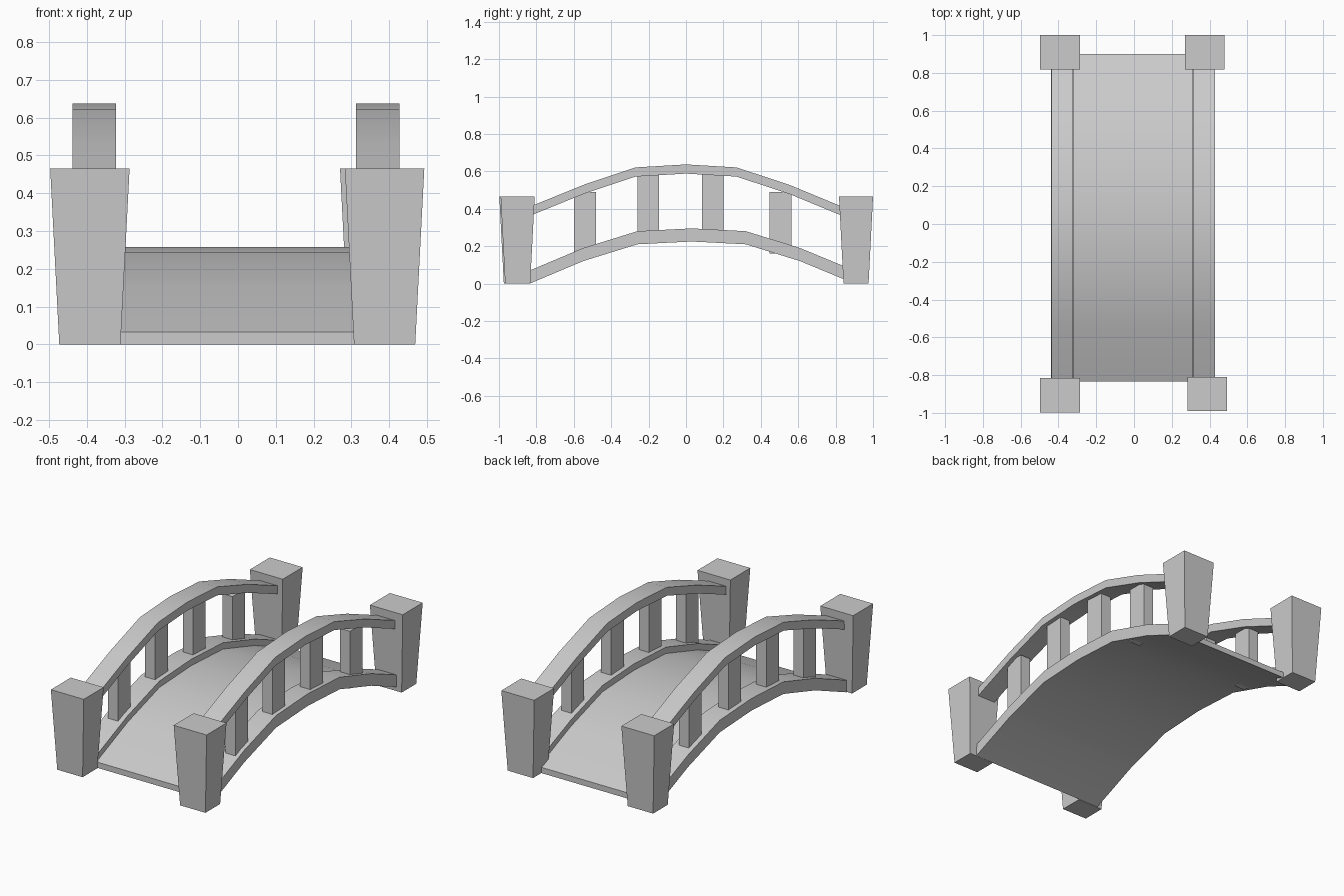
import bpy, bmesh, math

if "Cube" in bpy.data.objects:
    bpy.data.objects.remove(bpy.data.objects["Cube"])


def finish(name, bm, smooth=False):
    bmesh.ops.recalc_face_normals(bm, faces=bm.faces)
    mesh = bpy.data.meshes.new(name)
    bm.to_mesh(mesh)
    bm.free()
    ob = bpy.data.objects.new(name, mesh)
    bpy.context.collection.objects.link(ob)
    if smooth:
        bpy.ops.object.select_all(action='DESELECT')
        ob.select_set(True)
        bpy.context.view_layer.objects.active = ob
        bpy.ops.object.shade_smooth_by_angle(angle=math.radians(30))
    return ob


def loft(name, rings, smooth=False):
    """Skin a list of matching closed rings and cap both ends."""
    bm = bmesh.new()
    loops = [[bm.verts.new(p) for p in ring] for ring in rings]
    n = len(loops[0])
    for a, b in zip(loops, loops[1:]):
        for i in range(n):
            j = (i + 1) % n
            bm.faces.new((a[i], a[j], b[j], b[i]))
    bm.faces.new(loops[0])
    bm.faces.new(loops[-1])
    return finish(name, bm, smooth)


def sweep(name, section, path):
    """Carry an (x, z) section along an arched (y, z) path."""
    return loft(name, [[(x, y, z + dz) for x, dz in section] for y, z in path], True)


def rect(x0, x1, y0, y1, z):
    return [(x0, y0, z), (x1, y0, z), (x1, y1, z), (x0, y1, z)]


# Arched deck with raised curbs, one U-shaped section
deck_section = [(-0.44, 0), (0.425, 0), (0.425, 0.07), (0.31, 0.07),
                (0.31, 0.033), (-0.32, 0.033), (-0.32, 0.07), (-0.44, 0.07)]
deck_path = [(-0.835, 0.0), (-0.55, 0.12), (-0.26, 0.21), (0.03, 0.225),
             (0.32, 0.21), (0.61, 0.12), (0.90, 0.0)]
sweep("deck", deck_section, deck_path)

# Handrails and balusters on both sides
rail_path = [(-0.84, 0.36), (-0.545, 0.48), (-0.27, 0.572), (0, 0.588),
             (0.27, 0.572), (0.55, 0.48), (0.84, 0.36)]
balusters = [(-0.54, 0.15, 0.49), (-0.202, 0.23, 0.583),
             (0.143, 0.23, 0.583), (0.505, 0.16, 0.49)]
for side, cx in (("left", -0.38), ("right", 0.37)):
    w = 0.0575
    sweep(f"{side}_handrail",
          [(cx - w, 0), (cx + w, 0), (cx + w, 0.049), (cx - w, 0.049)], rail_path)
    for i, (y, z0, z1) in enumerate(balusters):
        box = (cx - 0.032, cx + 0.032, y - 0.058, y + 0.058)
        loft(f"{side}_baluster_{i + 1}", [rect(*box, z0), rect(*box, z1)])

# Tapered corner posts, wider at the top
for name, x, y in (("front_left", -0.392, -0.907), ("front_right", 0.388, -0.9),
                   ("back_left", -0.392, 0.909), ("back_right", 0.375, 0.909)):
    loft(f"{name}_post", [rect(x - 0.081, x + 0.081, y - 0.067, y + 0.067, 0),
                          rect(x - 0.105, x + 0.105, y - 0.091, y + 0.091, 0.465)])
